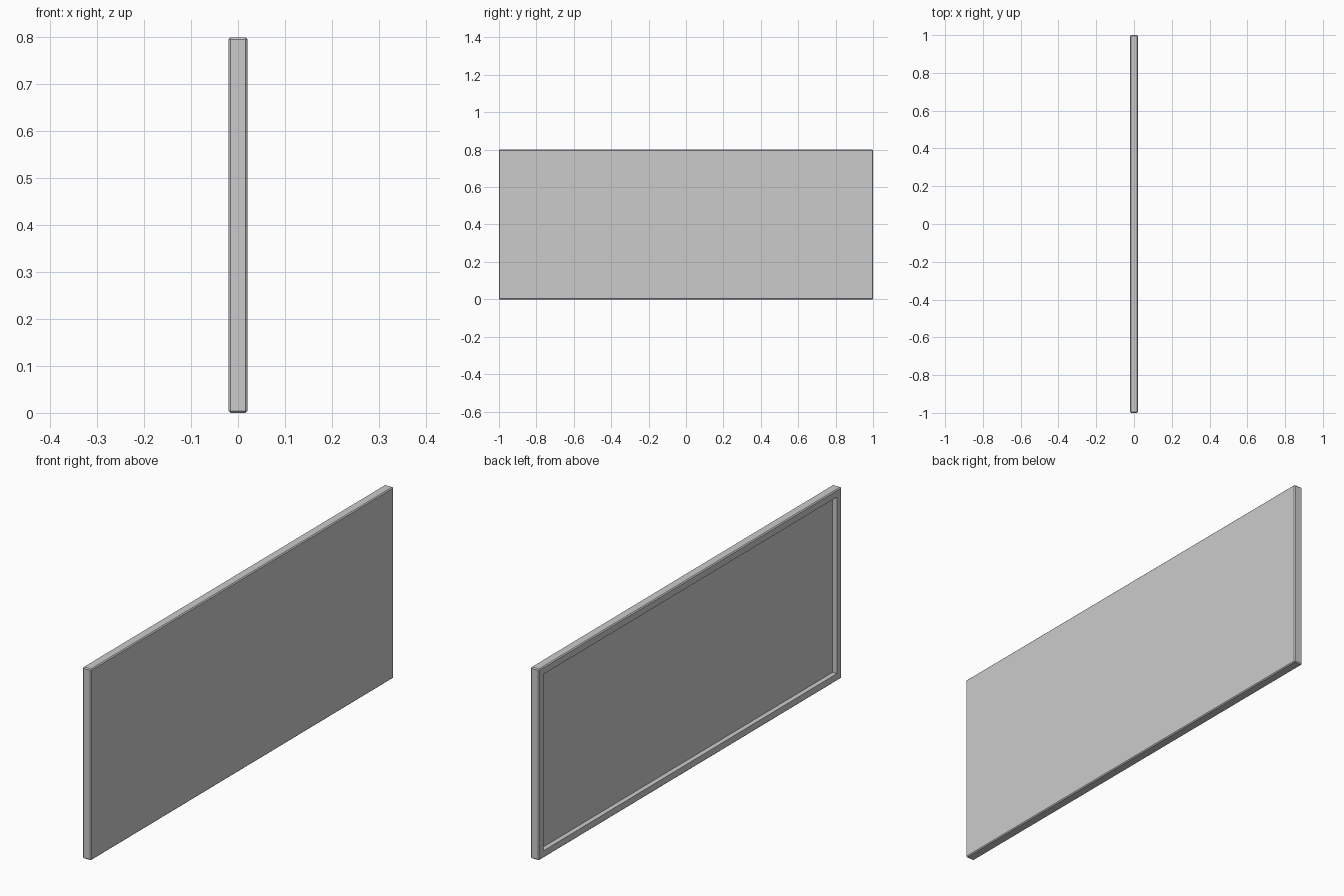
import bpy
import bmesh
from mathutils import Matrix, Vector

default_cube = bpy.data.objects.get("Cube")
if default_cube:
    bpy.data.objects.remove(default_cube, do_unlink=True)

THICKNESS, LENGTH, HEIGHT = 0.04, 2.0, 0.80
CHAMFER = 0.004
RIM = 0.042        # border width around the recess
RECESS = 0.02      # depth of the recess

# Single plain grey
grey = bpy.data.materials.new("light_grey")
grey.use_nodes = True
colour = (0.6, 0.6, 0.6, 1.0)
grey.diffuse_color = colour
grey.node_tree.nodes["Principled BSDF"].inputs["Base Color"].default_value = colour

# Slab with chamfered outer edges
bm = bmesh.new()
size = Matrix.Diagonal((THICKNESS, LENGTH, HEIGHT, 1))
bmesh.ops.create_cube(bm, size=1, matrix=Matrix.Translation((0, 0, HEIGHT / 2)) @ size)
bmesh.ops.bevel(bm, geom=bm.edges[:], offset=CHAMFER, segments=1,
                affect='EDGES', profile=0.5)

# Framed recess on the -x side
bm.normal_update()
side = min(bm.faces, key=lambda f: f.calc_center_median().x)
bmesh.ops.inset_individual(bm, faces=[side], thickness=RIM - CHAMFER)
floor = bmesh.ops.extrude_discrete_faces(bm, faces=[side])["faces"][0]
bmesh.ops.translate(bm, verts=floor.verts[:], vec=Vector((RECESS, 0, 0)))
bmesh.ops.recalc_face_normals(bm, faces=bm.faces[:])

mesh = bpy.data.meshes.new("framed_panel")
bm.to_mesh(mesh)
bm.free()
mesh.materials.append(grey)
panel = bpy.data.objects.new("framed_panel", mesh)
bpy.context.collection.objects.link(panel)
